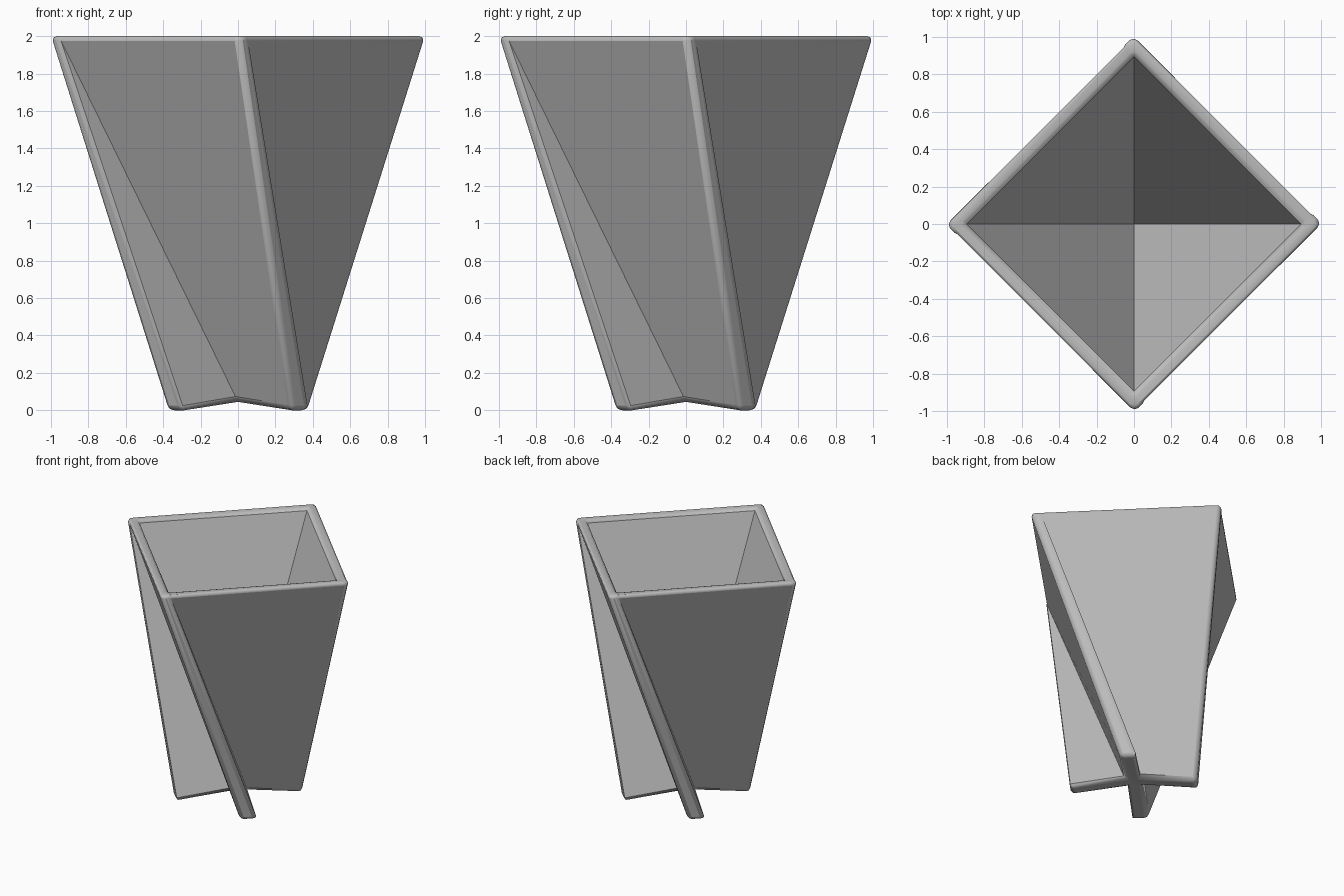
import bpy, bmesh, math
from mathutils import Vector, Matrix

cube = bpy.data.objects.get("Cube")
if cube:
    bpy.data.objects.remove(cube, do_unlink=True)

grey = bpy.data.materials.new("plain_grey")
grey.use_nodes = True
colour = (0.5, 0.5, 0.5, 1)
grey.diffuse_color = colour
grey.node_tree.nodes["Principled BSDF"].inputs["Base Color"].default_value = colour

HEIGHT = 2.0
TOP_OUT, TOP_IN = 0.715, 0.64      # wall distances from the axis at the rim
HALF = 0.063                       # half thickness of a fin at the foot
REACH = 0.475                      # length of a fin at the foot
HUB = 0.045                        # height of the underside at the hub
BEVEL = 0.03

bm = bmesh.new()
weight = bm.edges.layers.float.new("bevel_weight_edge")


def ring(along, out, z):
    """Four copies of a point, turned about the axis, one for each wall."""
    return [bm.verts.new(Matrix.Rotation(math.radians(90 * k - 45), 3, 'Z')
                         @ Vector((along, -out, z))) for k in range(4)]


# Corners of the walls and of the fins that continue them
corner = ring(TOP_OUT, TOP_OUT, HEIGHT)
notch = ring(TOP_OUT, TOP_IN, HEIGHT)
lip = ring(TOP_IN, TOP_IN, HEIGHT)
foot_out = ring(REACH, HALF, -0.004)
foot_in = ring(REACH, -HALF, -0.004)
valley = ring(HALF, -HALF, HUB)
well = bm.verts.new((0, 0, HEIGHT * HALF / (TOP_IN + HALF)))
hub = bm.verts.new((0, 0, HUB))

for k in range(4):
    p, n = k - 1, (k + 1) % 4
    # Outer wall, fin end and fin back
    bm.faces.new((notch[p], valley[p], foot_out[k], corner[k]))
    bm.faces.new((corner[k], foot_out[k], foot_in[k], notch[k]))
    bm.faces.new((notch[k], foot_in[k], valley[k]))
    # Underside of the fin
    bm.faces.new((hub, valley[k], foot_in[k], foot_out[k], valley[p]))
    # Rim and inner wall
    bm.faces.new((corner[p], lip[p], lip[k], corner[k], notch[p]))
    bm.faces.new((lip[p], well, lip[k]))
bmesh.ops.recalc_face_normals(bm, faces=bm.faces)

# Round the rim, the fin ends and the feet, keeping the valleys sharp
for e in bm.edges:
    a, b = e.verts
    rim = a.co.z > 1.9 and b.co.z > 1.9
    ridge = any(v in foot_out or v in foot_in for v in e.verts)
    if rim:
        e[weight] = 0.7
    elif ridge:
        e[weight] = 1.0

mesh = bpy.data.meshes.new("vase")
bm.to_mesh(mesh)
bm.free()
mesh.materials.append(grey)
vase = bpy.data.objects.new("vase", mesh)
bpy.context.collection.objects.link(vase)

bevel = vase.modifiers.new("rounded_edges", 'BEVEL')
bevel.limit_method = 'WEIGHT'
bevel.width = BEVEL
bevel.segments = 2
bevel.use_clamp_overlap = False

bpy.ops.object.select_all(action='DESELECT')
vase.select_set(True)
bpy.context.view_layer.objects.active = vase
bpy.ops.object.shade_smooth_by_angle(angle=math.radians(35))
